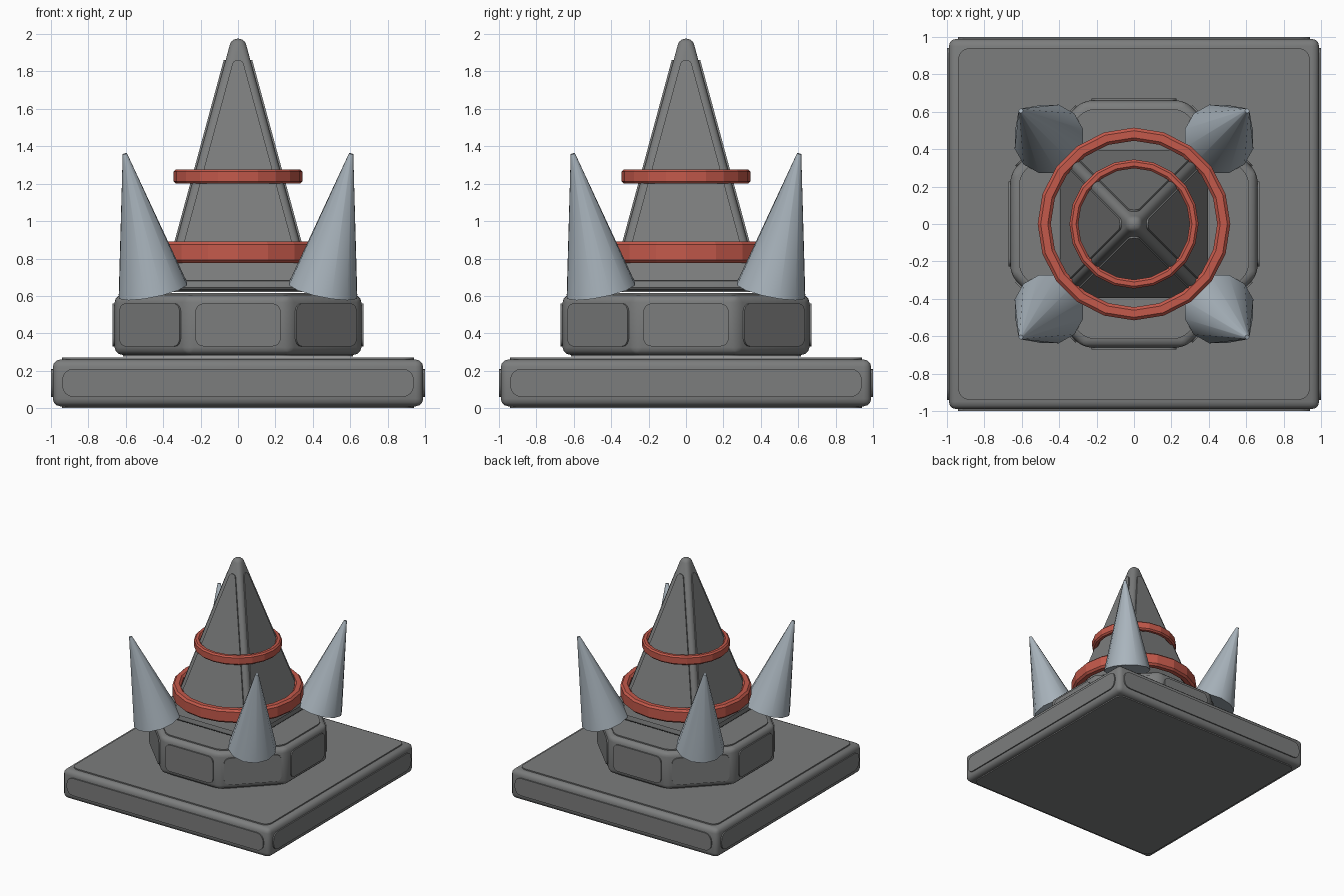
import bpy, bmesh, math
from mathutils import Matrix, Vector

if "Cube" in bpy.data.objects:
    bpy.data.objects.remove(bpy.data.objects["Cube"])


def material(name, rgb):
    m = bpy.data.materials.new(name)
    m.diffuse_color = (*rgb, 1)
    m.use_nodes = True
    m.node_tree.nodes["Principled BSDF"].inputs["Base Color"].default_value = m.diffuse_color
    return m


STONE = material("grey stone", (0.20, 0.205, 0.205))
RED = material("red band", (0.55, 0.10, 0.07))
STEEL = material("pale steel", (0.40, 0.46, 0.51))


def finish(bm, name, mat, smooth=True):
    bmesh.ops.recalc_face_normals(bm, faces=bm.faces)
    me = bpy.data.meshes.new(name)
    bm.to_mesh(me)
    bm.free()
    me.materials.append(mat)
    ob = bpy.data.objects.new(name, me)
    bpy.context.collection.objects.link(ob)
    if smooth:
        bpy.ops.object.select_all(action='DESELECT')
        ob.select_set(True)
        bpy.context.view_layer.objects.active = ob
        bpy.ops.object.shade_smooth_by_angle(angle=math.radians(35))
    return ob


def prism(sides, apothem, z0, z1, top=None):
    """Regular prism or frustum whose flat sides face the axes."""
    k = 1 / math.cos(math.pi / sides)
    bm = bmesh.new()
    rings = []
    for a, z in ((apothem, z0), (top or apothem, z1)):
        rings.append([bm.verts.new((a * k * math.cos((i + .5) * math.tau / sides),
                                    a * k * math.sin((i + .5) * math.tau / sides), z))
                      for i in range(sides)])
    lo, hi = rings
    bm.faces.new(lo[::-1])
    bm.faces.new(hi)
    for i in range(sides):
        j = (i + 1) % sides
        bm.faces.new((lo[i], lo[j], hi[j], hi[i]))
    bm.normal_update()
    return bm


def round_edges(bm, width):
    bmesh.ops.bevel(bm, geom=bm.edges[:], offset=width, segments=3, profile=.5,
                    affect='EDGES', clamp_overlap=True)


def raise_panels(bm, radius, name, height=.01):
    """Turn separate flat faces into thin raised plates with rounded corners."""
    bmesh.ops.bevel(bm, geom=bm.verts[:], offset=radius, segments=4, profile=.5,
                    affect='VERTICES', clamp_overlap=True)
    bm.normal_update()
    for f in bm.faces[:]:
        n = f.normal.copy()
        bmesh.ops.translate(bm, verts=f.verts[:], vec=n * height)
        ext = bmesh.ops.extrude_face_region(bm, geom=[f], use_keep_orig=True)
        vs = [g for g in ext['geom'] if isinstance(g, bmesh.types.BMVert)]
        bmesh.ops.translate(bm, verts=vs, vec=-n * (height + .01))
    return finish(bm, name, STONE)


def inset_panels(bm, margin, radius, name):
    """Keep only the inset middle of every face and raise it."""
    centres = bm.faces[:]
    bmesh.ops.inset_individual(bm, faces=centres, thickness=margin, use_even_offset=True)
    keep = set(centres)
    bmesh.ops.delete(bm, geom=[f for f in bm.faces if f not in keep], context='FACES')
    raise_panels(bm, radius, name)


# square slab and octagonal block, each with raised panels
for name, sides, apothem, z0, z1, margin, radius in (
        ("base_slab", 4, .99, .01, .26, .05, .06),
        ("octagon_block", 8, .66, .285, .605, .045, .045)):
    inset_panels(prism(sides, apothem, z0, z1), margin, radius, name + "_panels")
    body = prism(sides, apothem, z0, z1)
    round_edges(body, .04)
    finish(body, name, STONE)

# four-sided spire
Z0, Z1, W0, W1 = .63, 1.975, .40, .035
spire = prism(4, W0, Z0, Z1, W1)
round_edges(spire, .03)
finish(spire, "spire", STONE)


def half_width(z):
    return W0 + (W1 - W0) * (z - Z0) / (Z1 - Z0)


# spire panels: one on each slope and one underneath
bm = bmesh.new()
for k in range(4):
    rot = Matrix.Rotation(k * math.pi / 2, 3, 'Z')
    pts = [(s * (half_width(z) - .042), -half_width(z), z)
           for s, z in ((-1, .68), (1, .68), (1, 1.86), (-1, 1.86))]
    bm.faces.new([bm.verts.new(rot @ Vector(p)) for p in pts])
bm.faces.new([bm.verts.new((x * .35, y * .35, Z0))
              for x, y in ((-1, -1), (-1, 1), (1, 1), (1, -1))])
raise_panels(bm, .035, "spire_panels")


# red bands with a chamfered section
def band(name, r_in, r_out, z0, z1, c, seg=20):
    prof = [(r_in, z0 + c), (r_in + c, z0), (r_out - c, z0), (r_out, z0 + c),
            (r_out, z1 - c), (r_out - c, z1), (r_in + c, z1), (r_in, z1 - c)]
    bm = bmesh.new()
    rows = [[bm.verts.new((r * math.cos(i * math.tau / seg),
                           r * math.sin(i * math.tau / seg), z)) for r, z in prof]
            for i in range(seg)]
    for i in range(seg):
        a, b = rows[i], rows[(i + 1) % seg]
        for j in range(8):
            k = (j + 1) % 8
            bm.faces.new((a[j], b[j], b[k], a[k]))
    finish(bm, name, RED, smooth=False)


band("lower_band", .445, .515, .775, .89, .016)
band("upper_band", .298, .345, 1.20, 1.277, .012)

# four outward-leaning corner spikes
for i, (sx, sy) in enumerate(((1, 1), (-1, 1), (-1, -1), (1, -1))):
    foot = Vector((.455 * sx, .455 * sy, .63))
    tip = Vector((.605 * sx, .605 * sy, 1.36))
    axis = tip - foot
    bm = bmesh.new()
    bmesh.ops.create_cone(bm, cap_ends=True, segments=12, radius1=.192, radius2=.012,
                          depth=axis.length)
    bm.transform(Matrix.Translation((foot + tip) / 2)
                 @ axis.to_track_quat('Z', 'Y').to_matrix().to_4x4())
    finish(bm, f"corner_spike_{i + 1}", STEEL)
